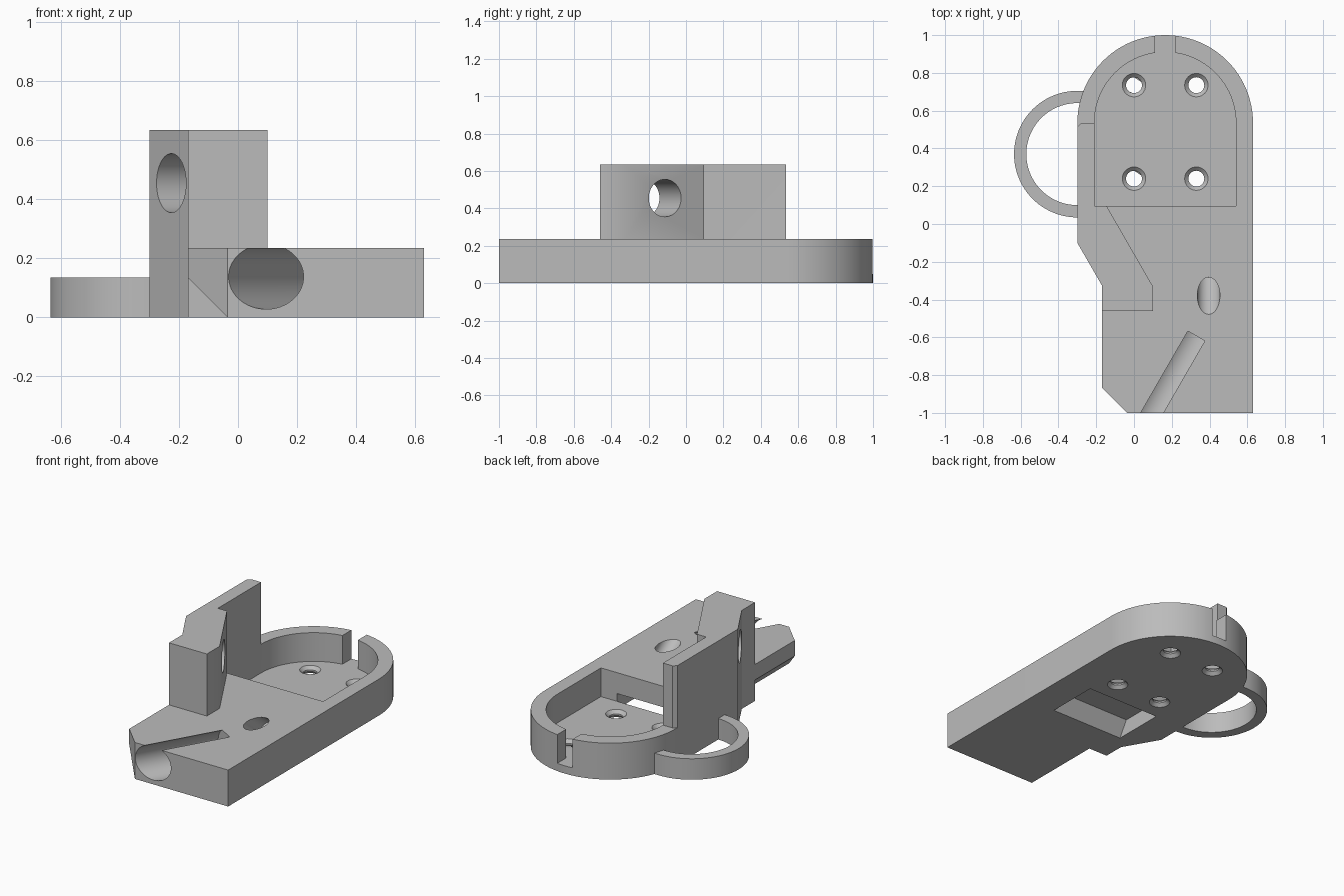
import bpy
import bmesh
from math import pi, sin, cos, radians
from mathutils import Matrix, Vector

default = bpy.data.objects.get("Cube")
if default:
    bpy.data.objects.remove(default, do_unlink=True)

grey = bpy.data.materials.new("plain grey")
grey.use_nodes = True
grey.diffuse_color = (0.5, 0.5, 0.5, 1)
grey.node_tree.nodes["Principled BSDF"].inputs["Base Color"].default_value = (0.5, 0.5, 0.5, 1)


def make_object(name, bm):
    bmesh.ops.recalc_face_normals(bm, faces=bm.faces)
    mesh = bpy.data.meshes.new(name)
    bm.to_mesh(mesh)
    bm.free()
    mesh.materials.append(grey)
    obj = bpy.data.objects.new(name, mesh)
    bpy.context.collection.objects.link(obj)
    return obj


def prism(name, outline, low, high, axis="z"):
    """Extrude a 2D outline along z, or along x or y for side profiles."""
    place = {"z": lambda a, b, t: (a, b, t),
             "y": lambda a, b, t: (a, t, b),
             "x": lambda a, b, t: (t, a, b)}[axis]
    bm = bmesh.new()
    rings = [[bm.verts.new(place(a, b, t)) for a, b in outline] for t in (low, high)]
    bm.faces.new(rings[0])
    bm.faces.new(rings[1])
    n = len(outline)
    for i in range(n):
        j = (i + 1) % n
        bm.faces.new((rings[0][i], rings[0][j], rings[1][j], rings[1][i]))
    return make_object(name, bm)


def rod(name, start, end, r1, r2=None, sides=48):
    """Cylinder or cone between two points."""
    start, end = Vector(start), Vector(end)
    way = end - start
    turn = way.to_track_quat("Z", "Y").to_matrix().to_4x4()
    bm = bmesh.new()
    bmesh.ops.create_cone(bm, cap_ends=True, segments=sides, radius1=r1,
                          radius2=r1 if r2 is None else r2, depth=way.length,
                          matrix=Matrix.Translation((start + end) / 2) @ turn)
    return make_object(name, bm)


def arc(cx, cy, r, a, b, steps=48):
    angles = [radians(a + (b - a) * i / steps) for i in range(steps + 1)]
    return [(cx + r * cos(t), cy + r * sin(t)) for t in angles]


def combine(target, tool, operation="DIFFERENCE"):
    mod = target.modifiers.new("join", "BOOLEAN")
    mod.object, mod.operation, mod.solver = tool, operation, "EXACT"
    bpy.context.view_layer.objects.active = target
    bpy.ops.object.modifier_apply(modifier=mod.name)
    bpy.data.objects.remove(tool, do_unlink=True)


TOP, FLOOR, MID, ARC_Y = 0.235, 0.05, 0.165, 0.535

# Base plate with a round back end
outline = [(-0.035, -1), (0.63, -1)] + arc(MID, ARC_Y, 0.465, 0, 180)
outline += [(-0.30, -0.10), (-0.17, -0.325), (-0.17, -0.865)]
body = prism("holder_body", outline, 0, TOP)

# Bevel under the front left edge
combine(body, prism("edge_cut", [(-0.19, 0.155), (-0.015, -0.02), (-0.19, -0.02)],
                    -1.1, -0.46, "y"))

# Round-ended pocket
pocket = [(-0.21, 0.095), (0.54, 0.095)] + arc(MID, ARC_Y, 0.375, 0, 180)
combine(body, prism("pocket_cut", pocket, FLOOR, 0.4))

# Upright wall
wall = [(-0.17, -0.46), (0.10, -0.46), (0.10, -0.33), (-0.145, 0.095), (-0.21, 0.095),
        (-0.21, ARC_Y), (-0.28, ARC_Y), (-0.30, 0.515), (-0.30, -0.10), (-0.17, -0.325)]
combine(body, prism("upright_wall", wall, 0.15, 0.635), "UNION")

# Side loop
loop = arc(-0.30, 0.37, 0.335, 90, 270) + arc(-0.30, 0.37, 0.27, 270, 90)
loop = [(-0.25, 0.705)] + loop[:49] + [(-0.25, 0.035), (-0.25, 0.10)] + loop[49:] + [(-0.25, 0.64)]
combine(body, prism("side_loop", loop, 0, 0.135), "UNION")

# Notch through the back rim
notch = [(0.11, 0.85), (0.22, 0.85), (0.22, 1.1), (0.11, 1.1)]
combine(body, prism("notch_cut", notch, FLOOR, 0.4))

# Four screw holes, widened on both faces
for x in (0.0, 0.33):
    for y in (0.24, 0.735):
        combine(body, rod("screw_cut", (x, y, -0.1), (x, y, 0.1), 0.042, sides=32))
        combine(body, rod("top_sink", (x, y, 0.03), (x, y, 0.06), 0.042, 0.072, 32))
        combine(body, rod("bottom_sink", (x, y, 0.02), (x, y, -0.01), 0.042, 0.072, 32))

# Cross hole square to the slanted wall faces
hole = Vector((-0.125, -0.17, 0.455))
way = Vector((0.866, 0.5, 0)) * 0.3
combine(body, rod("wall_hole", hole - way, hole + way, 0.1))

# Slanted round channel from the front, open at the top
along = Vector((sin(pi / 6), cos(pi / 6), 0))
mouth = Vector((0.095, -1, 0.138))
combine(body, rod("channel_cut", mouth - along * 0.3, mouth + along * 0.47, 0.11, sides=64))

# Sloping blind hole in the deck
deck = Vector((0.395, -0.38, TOP))
dip = Vector((0, 0.79, -0.61))
combine(body, rod("deck_hole", deck - dip * 0.2, deck + dip * 0.17, 0.06))

# Recess under the deck that opens into the pocket
recess = [(-0.25, -0.01), (-0.245, 0), (-0.185, 0.1), (0.11, 0.1), (0.11, 0.051),
          (0.095, 0.051), (0.095, -0.01)]
combine(body, prism("recess_cut", recess, -0.095, 0.425, "x"))

bpy.ops.object.select_all(action="DESELECT")
body.select_set(True)
bpy.context.view_layer.objects.active = body
bpy.ops.object.shade_smooth_by_angle(angle=radians(30))
